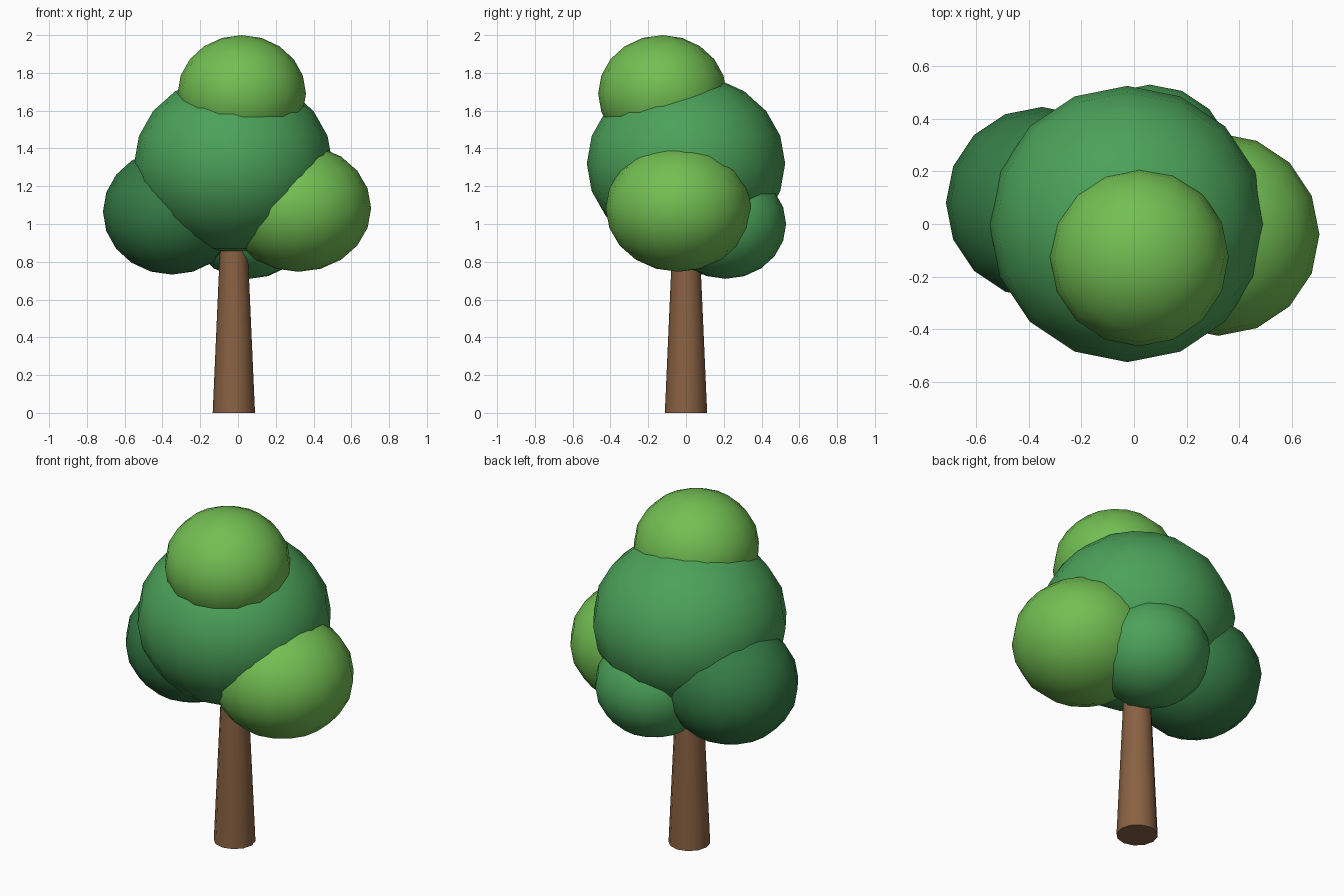
import bpy

if "Cube" in bpy.data.objects:
    bpy.data.objects.remove(bpy.data.objects["Cube"])


def material(name, rgb):
    m = bpy.data.materials.new(name)
    m.diffuse_color = (*rgb, 1)
    m.use_nodes = True
    m.node_tree.nodes["Principled BSDF"].inputs["Base Color"].default_value = m.diffuse_color
    return m


bark = material("bark", (0.25, 0.12, 0.055))
mid_green = material("mid_green", (0.07, 0.36, 0.10))
dark_green = material("dark_green", (0.035, 0.20, 0.06))
light_green = material("light_green", (0.17, 0.52, 0.085))


def finish(name, mat, angle):
    ob = bpy.context.object
    ob.name = name
    ob.data.materials.append(mat)
    bpy.ops.object.shade_smooth_by_angle(angle=angle)
    return ob


def leaf_clump(name, centre, radius, height, mat):
    # slightly flattened low-poly ball
    bpy.ops.mesh.primitive_uv_sphere_add(segments=16, ring_count=10, radius=1, location=centre)
    bpy.context.object.scale = (radius, radius, height)
    bpy.ops.object.transform_apply(location=False, rotation=False, scale=True)
    return finish(name, mat, 1.0)


# tapered trunk, its top hidden inside the crown
bpy.ops.mesh.primitive_cone_add(vertices=12, radius1=0.112, radius2=0.07, depth=0.95,
                                location=(-0.022, 0, 0.475))
finish("trunk", bark, 0.7)

# foliage
leaf_clump("main_crown", (-0.025, 0, 1.32), 0.525, 0.4725, mid_green)
leaf_clump("left_clump", (-0.35, 0.08, 1.065), 0.365, 0.333, dark_green)
leaf_clump("right_clump", (0.32, -0.04, 1.084), 0.385, 0.337, light_green)
leaf_clump("back_clump", (0.06, 0.21, 1.0), 0.32, 0.29, mid_green)
leaf_clump("top_clump", (0.02, -0.125, 1.69), 0.34, 0.31, light_green)
